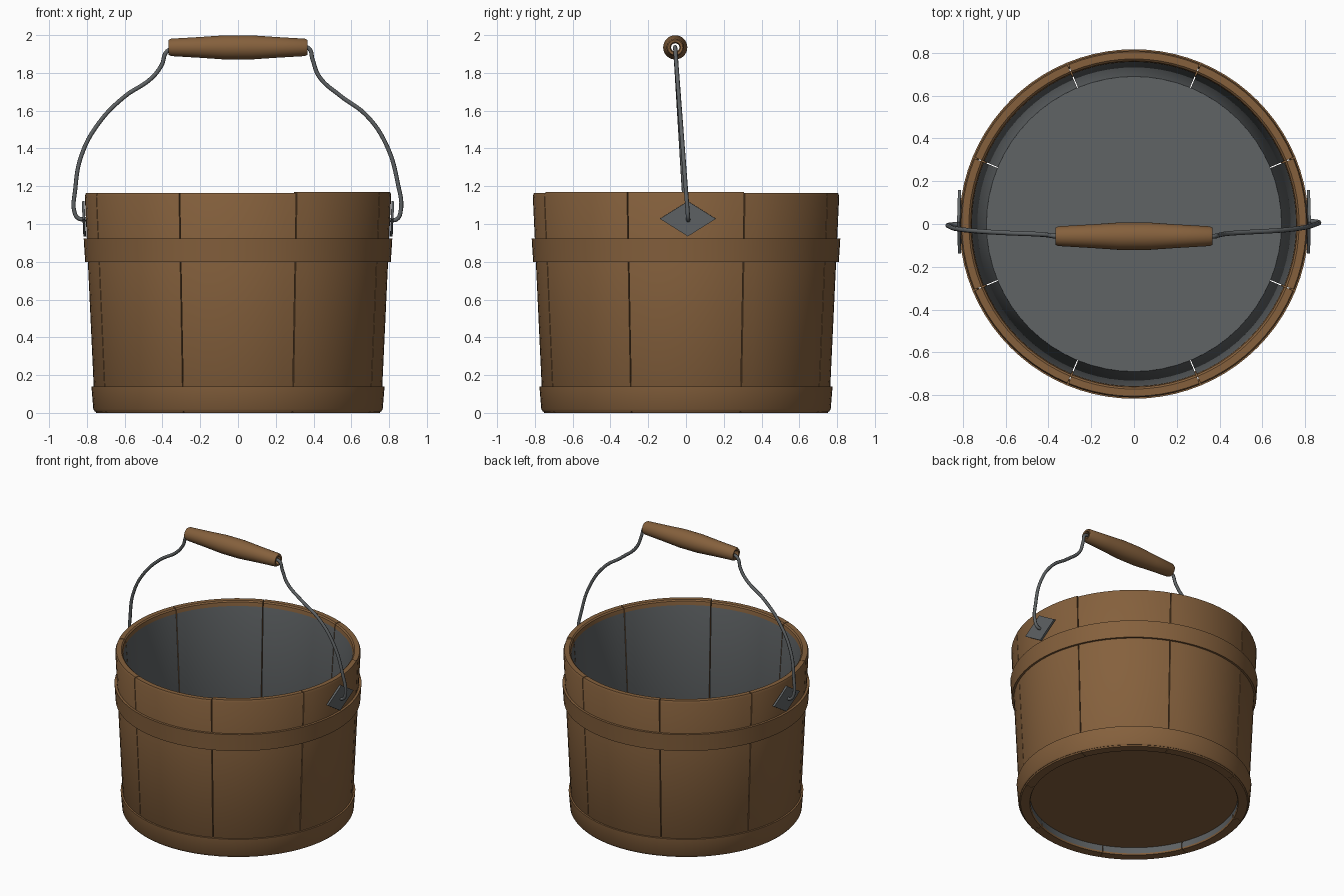
import bpy
import bmesh
from math import cos, sin, pi, radians
from mathutils import Matrix, Vector

cube = bpy.data.objects.get("Cube")
if cube:
    bpy.data.objects.remove(cube, do_unlink=True)


def make_material(name, rgb):
    mat = bpy.data.materials.new(name)
    mat.use_nodes = True
    color = (*rgb, 1)
    mat.diffuse_color = color
    mat.node_tree.nodes["Principled BSDF"].inputs["Base Color"].default_value = color
    return mat


WOOD = make_material("warm_wood", (0.235, 0.118, 0.046))
METAL = make_material("grey_metal", (0.115, 0.125, 0.13))


def finish(name, bm, materials, smooth=True):
    bmesh.ops.recalc_face_normals(bm, faces=bm.faces)
    mesh = bpy.data.meshes.new(name)
    bm.to_mesh(mesh)
    bm.free()
    obj = bpy.data.objects.new(name, mesh)
    bpy.context.collection.objects.link(obj)
    for mat in materials:
        mesh.materials.append(mat)
    if smooth:
        bpy.ops.object.select_all(action="DESELECT")
        obj.select_set(True)
        bpy.context.view_layer.objects.active = obj
        bpy.ops.object.shade_smooth_by_angle(angle=radians(35))
    return obj


def lathe(profile, start=0.0, sweep=2 * pi, steps=64):
    """Sweep a closed (radius, height) profile about z; partial sweeps get end caps."""
    bm = bmesh.new()
    full = sweep > 6.28
    rings = []
    for i in range(steps if full else steps + 1):
        a = start + sweep * i / steps
        rings.append([bm.verts.new((r * cos(a), r * sin(a), z)) for r, z in profile])
    n = len(profile)
    for i in range(steps):
        a, b = rings[i], rings[(i + 1) % len(rings)]
        for j in range(n):
            k = (j + 1) % n
            bm.faces.new((a[j], b[j], b[k], a[k]))
    if not full:
        bm.faces.new(rings[0])
        bm.faces.new(rings[-1])
    return bm


# Eight tapered staves, grey on the inner wall
def stave_profile(top):
    return [(0.684, 0.01), (0.69, 0.0), (0.75, 0.0), (0.758, 0.012),
            (0.811, top - 0.015), (0.805, top), (0.772, top),
            (0.763, top - 0.008), (0.758, top - 0.035)]


GAP = radians(0.4)
for i in range(8):
    top = 1.17 if i in (0, 7) else 1.163
    bm = lathe(stave_profile(top), i * pi / 4 - pi / 8 + GAP / 2, pi / 4 - GAP, 10)
    bmesh.ops.recalc_face_normals(bm, faces=bm.faces)
    for f in bm.faces:
        c = f.calc_center_median()
        outward = Vector((c.x, c.y, 0)).normalized()
        if f.normal.dot(outward) < -0.9 and c.z < 1.1:
            f.material_index = 1
    finish(f"stave_{i + 1}", bm, [WOOD, METAL])

# Hoops
finish("upper_hoop", lathe([(0.785, 0.80), (0.809, 0.80), (0.817, 0.923), (0.795, 0.923)], steps=80), [WOOD])
finish("lower_hoop", lathe([(0.745, 0.008), (0.758, 0.008), (0.766, 0.02),
                            (0.776, 0.14), (0.75, 0.14)], steps=80), [WOOD])

# Floor: grey above, wood underneath
bm = bmesh.new()
bmesh.ops.create_cone(bm, cap_ends=True, segments=64, radius1=0.69, radius2=0.69, depth=0.05,
                      matrix=Matrix.Translation((0, 0, 0.08)))
for f in bm.faces:
    f.material_index = 1 if f.normal.z > 0.5 else 0
finish("floor", bm, [WOOD, METAL])

# Turned grip with recessed ends
half = [(0.022, 0.345), (0.028, 0.365), (0.040, 0.367), (0.046, 0.355), (0.055, 0.2), (0.064, 0.07)]
grip_profile = half + [(r, -x) for r, x in reversed(half)]
bm = lathe(grip_profile, steps=32)
bmesh.ops.transform(bm, matrix=Matrix.Translation((0, -0.057, 1.935)) @ Matrix.Rotation(pi / 2, 4, "Y"),
                    verts=bm.verts)
finish("grip", bm, [WOOD])

# Bail wire: one smooth tube on each side of the grip
right_path = [(0.33, 1.937), (0.375, 1.93), (0.395, 1.87), (0.43, 1.78), (0.54, 1.68),
              (0.68, 1.575), (0.785, 1.42), (0.845, 1.22), (0.86, 1.06), (0.84, 1.025), (0.80, 1.02)]
left_path = [(0.33, 1.93), (0.375, 1.915), (0.405, 1.84), (0.46, 1.77), (0.6, 1.675),
             (0.74, 1.53), (0.83, 1.36), (0.862, 1.18), (0.865, 1.06), (0.845, 1.03), (0.80, 1.025)]


def wire(name, path, side):
    curve = bpy.data.curves.new(name, "CURVE")
    curve.dimensions = "3D"
    curve.bevel_depth = 0.011
    curve.bevel_resolution = 2
    curve.resolution_u = 6
    curve.use_fill_caps = True
    spline = curve.splines.new("BEZIER")
    spline.bezier_points.add(len(path) - 1)
    for p, (x, z) in zip(spline.bezier_points, path):
        lean = (z - 1.02) / 0.91
        foot = 0.012 if side > 0 else -0.002
        p.co = (side * x, foot * (1 - lean) - 0.057 * lean, z)
        p.handle_left_type = p.handle_right_type = "AUTO"
    curve.materials.append(METAL)
    bpy.context.collection.objects.link(bpy.data.objects.new(name, curve))


wire("left_wire", right_path, 1)
wire("right_wire", left_path, -1)

# Diamond plates where the wire meets the wall
for name, side in (("left_plate", 1), ("right_plate", -1)):
    bm = bmesh.new()
    outline = [(0.148, 0), (0, 0.093), (-0.148, 0), (0, -0.093)]
    face = bm.faces.new([bm.verts.new((0, y, z)) for y, z in outline])
    ext = bmesh.ops.extrude_face_region(bm, geom=[face])
    moved = [v for v in ext["geom"] if isinstance(v, bmesh.types.BMVert)]
    bmesh.ops.translate(bm, vec=(side * 0.014, 0, 0), verts=moved)
    place = Matrix.Translation((side * 0.809, 0.01, 1.028)) @ Matrix.Rotation(side * 0.046, 4, "Y")
    bmesh.ops.transform(bm, matrix=place, verts=bm.verts)
    finish(name, bm, [METAL], smooth=False)
